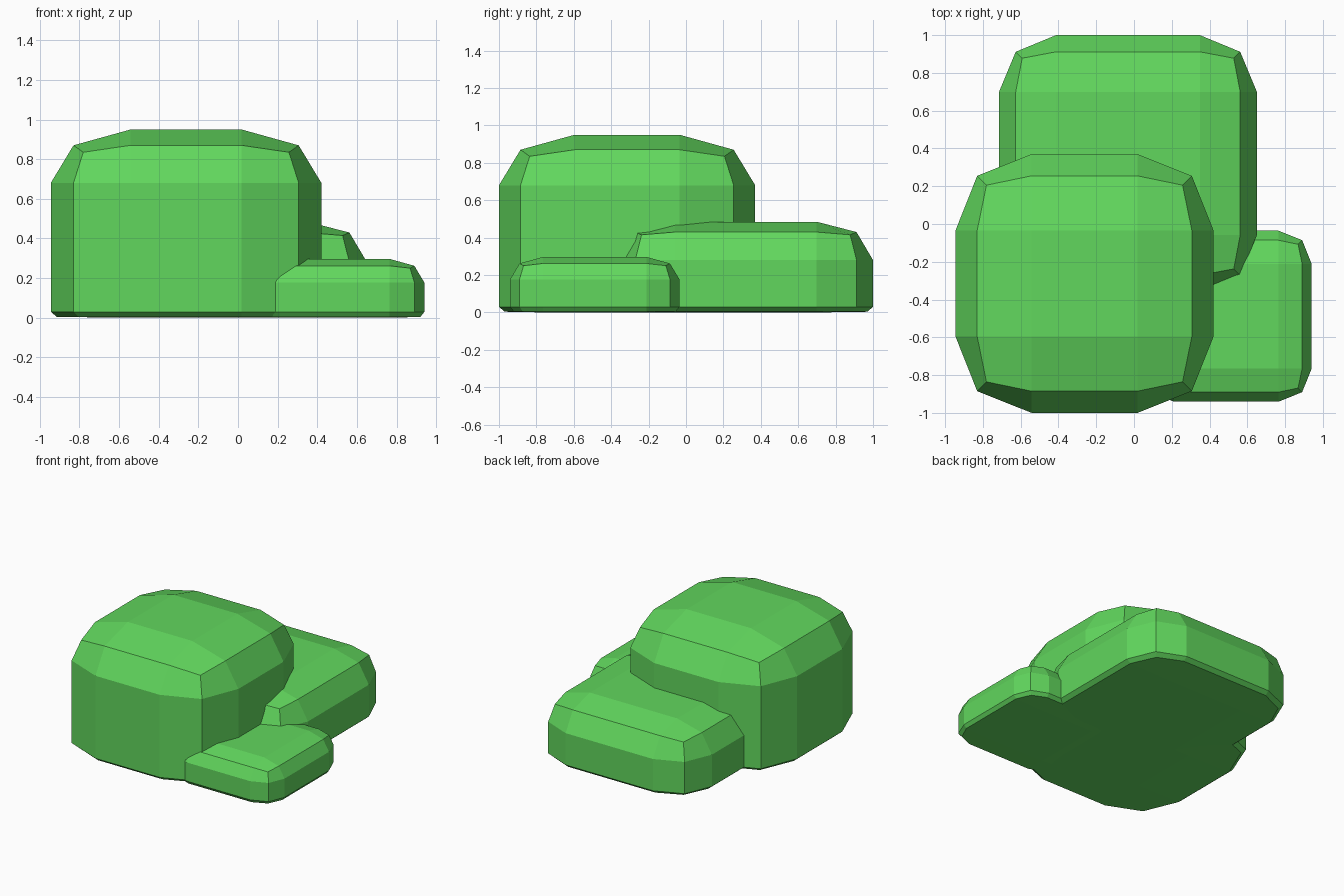
import bpy, bmesh

if "Cube" in bpy.data.objects:
    bpy.data.objects.remove(bpy.data.objects["Cube"])

leaf = bpy.data.materials.new("leaf_green")
leaf.diffuse_color = (0.12, 0.68, 0.11, 1)
leaf.use_nodes = True
leaf.node_tree.nodes["Principled BSDF"].inputs["Base Color"].default_value = leaf.diffuse_color


def clump(name, centre, half, heights, third, edge, corner):
    """Rounded block from a 3x3x3 cube.
    heights: z of top, top edge, top corner, upper side row.
    third, edge, corner: offsets as fractions of the half width."""
    top, edge_z, corner_z, side_z = heights
    bm = bmesh.new()
    bmesh.ops.create_cube(bm, size=2)
    bmesh.ops.subdivide_edges(bm, edges=bm.edges[:], cuts=2, use_grid_fill=True)
    for v in bm.verts:
        outer = [abs(c) > 0.9 for c in v.co]
        n_side = outer[0] + outer[1]
        is_top, is_bottom = v.co.z > 0.9, v.co.z < -0.9
        # upper rows pull inward, the flattened base keeps nearly full width
        n = n_side + (1 if is_top else 0)
        reach = {0: 1, 1: 1, 2: edge, 3: corner}[n]
        if is_bottom and n_side:
            reach *= 0.955
        xy = [(reach if outer[i] else third) * (1 if v.co[i] > 0 else -1) for i in (0, 1)]
        if is_top:
            z = (top, edge_z, corner_z)[n_side]
        elif is_bottom:
            z = 0.004 if n_side else 0.0
        else:
            z = side_z if v.co.z > 0 else 0.03
        v.co = (centre[0] + half[0] * xy[0], centre[1] + half[1] * xy[1], z)
    bmesh.ops.recalc_face_normals(bm, faces=bm.faces[:])
    mesh = bpy.data.meshes.new(name)
    bm.to_mesh(mesh)
    bm.free()
    mesh.materials.append(leaf)
    obj = bpy.data.objects.new(name, mesh)
    bpy.context.collection.objects.link(obj)
    return obj


# Tall front clump, medium rear clump, low side clump
clump("large_bush", (-0.262, -0.315), (0.683, 0.685),
      (0.95, 0.87, 0.835, 0.68), 0.41, 0.832, 0.76)
clump("medium_bush", (-0.032, 0.32), (0.683, 0.68),
      (0.485, 0.43, 0.415, 0.28), 0.557, 0.87, 0.82)
clump("small_bush", (0.488, -0.488), (0.453, 0.453),
      (0.297, 0.262, 0.25, 0.177), 0.61, 0.888, 0.84)
